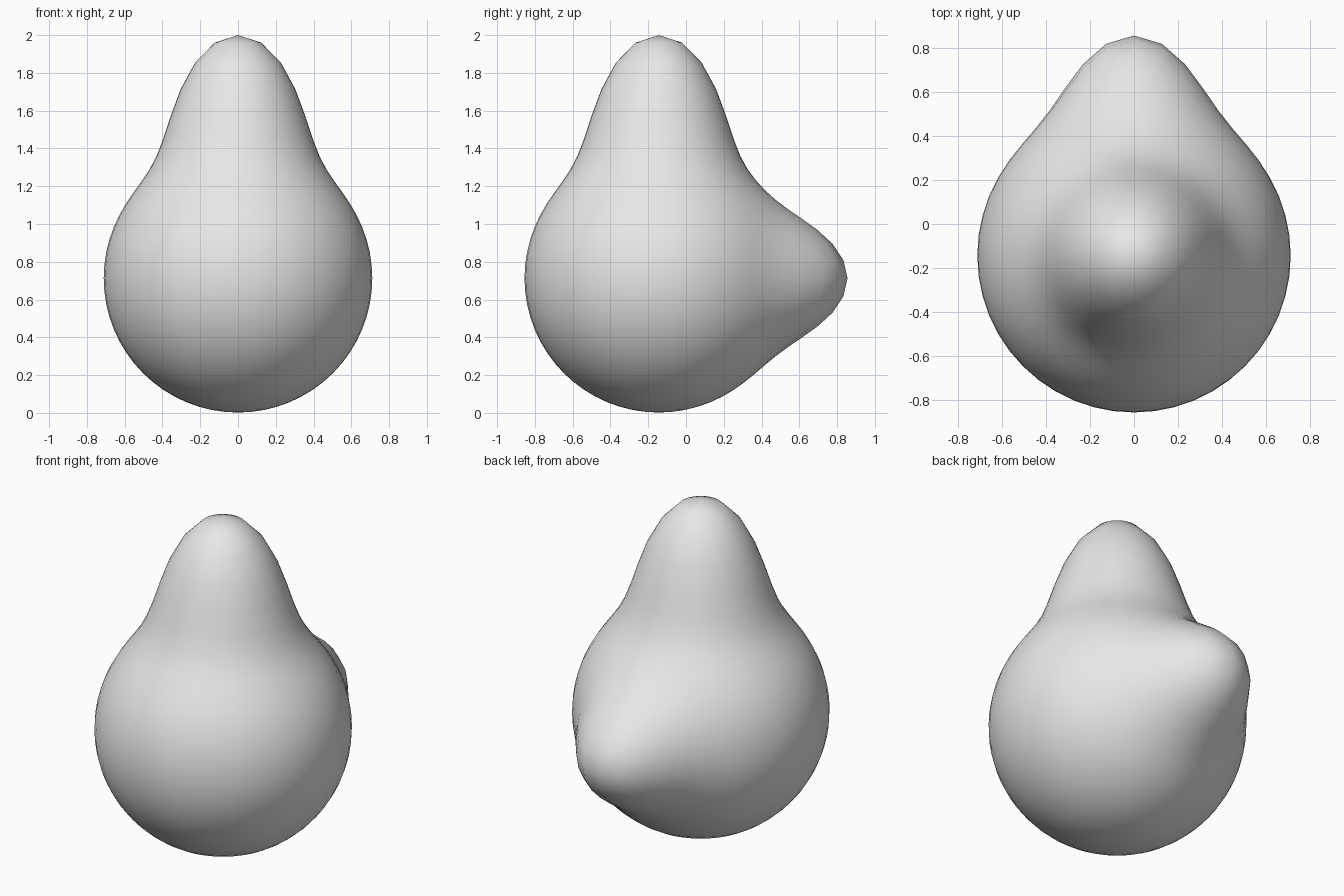
import bpy
import bmesh
import math
from mathutils import Vector

cube = bpy.data.objects.get("Cube")
if cube:
    bpy.data.objects.remove(cube, do_unlink=True)

# Plain grey material
grey = bpy.data.materials.new("light grey")
grey.use_nodes = True
colour = (0.8, 0.8, 0.8, 1)
grey.diffuse_color = colour
grey.node_tree.nodes["Principled BSDF"].inputs["Base Color"].default_value = colour

RADIUS = 0.711
CENTRE = Vector((0, -0.144, 0.713))
SPREAD = math.radians(16.2)
# Direction and height of each rounded swelling
SWELLINGS = [(Vector((0, 0, 1)), 0.576), (Vector((0, 1, 0)), 0.288)]


def swell(direction):
    """Distance of the surface from the centre along a direction."""
    return RADIUS + sum(
        height * math.exp(-0.5 * (direction.angle(axis) / SPREAD) ** 2)
        for axis, height in SWELLINGS)


# Round body pulled out into a tall neck and a blunt nub at the back
bm = bmesh.new()
bmesh.ops.create_uvsphere(bm, u_segments=48, v_segments=32, radius=1)
for vert in bm.verts:
    direction = vert.co.normalized()
    vert.co = CENTRE + direction * swell(direction)
for face in bm.faces:
    face.smooth = True
mesh = bpy.data.meshes.new("pear_body")
bm.to_mesh(mesh)
bm.free()
mesh.materials.append(grey)
body = bpy.data.objects.new("pear_body", mesh)
bpy.context.collection.objects.link(body)
